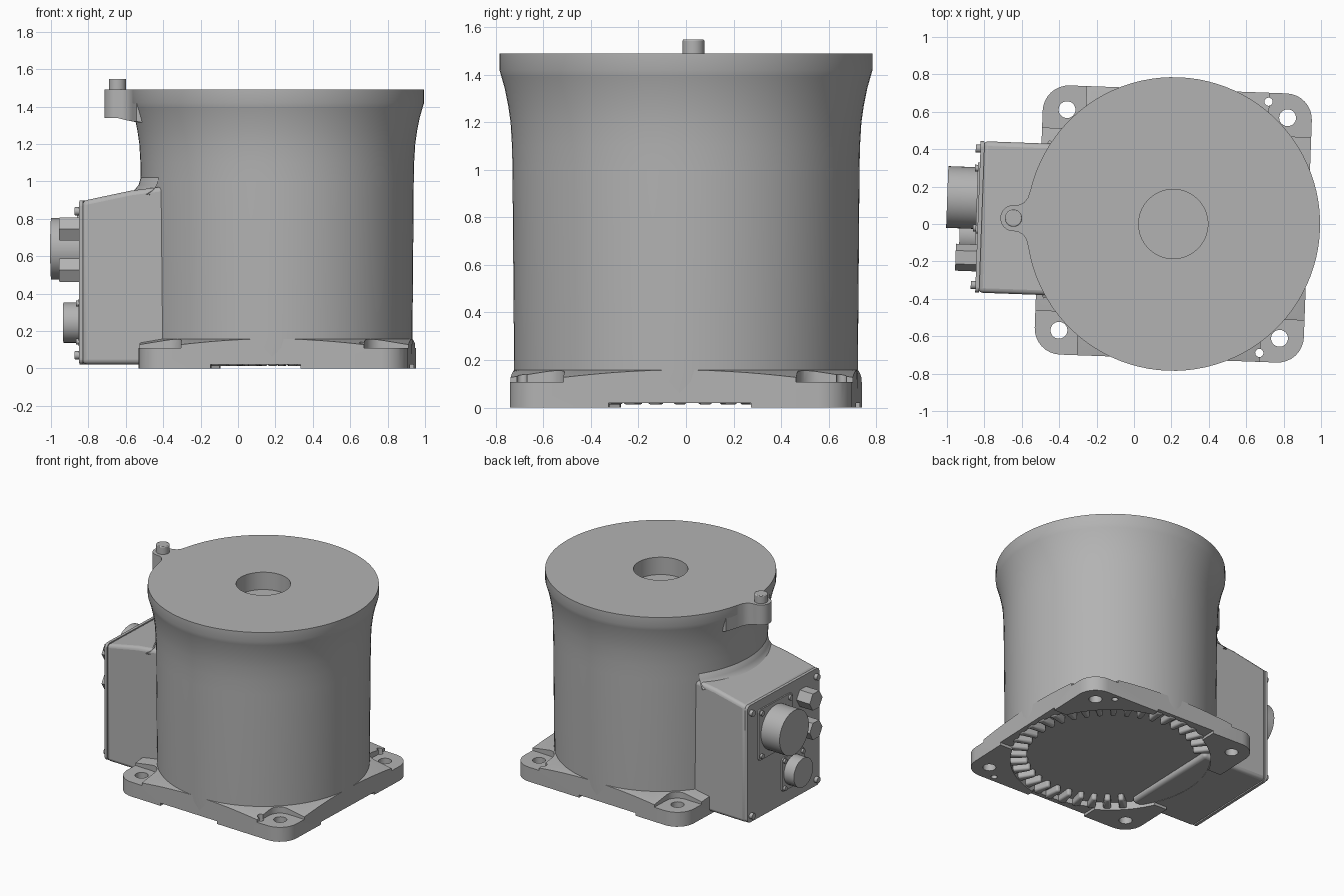
import bpy, bmesh
from math import sin, cos, pi, radians, hypot
from mathutils import Matrix

if "Cube" in bpy.data.objects:
    bpy.data.objects.remove(bpy.data.objects["Cube"])

# The whole unit is turned slightly about the drum axis
PLACE = Matrix.Translation((0.21, 0, 0)) @ Matrix.Rotation(radians(-2.1), 4, 'Z')

grey = bpy.data.materials.new("housing grey")
grey.use_nodes = True
grey.diffuse_color = (0.45, 0.45, 0.45, 1)
grey.node_tree.nodes["Principled BSDF"].inputs["Base Color"].default_value = (0.45, 0.45, 0.45, 1)


def finish(name, bm):
    bmesh.ops.remove_doubles(bm, verts=bm.verts, dist=1e-5)
    bmesh.ops.recalc_face_normals(bm, faces=bm.faces)
    mesh = bpy.data.meshes.new(name)
    bm.to_mesh(mesh)
    bm.free()
    mesh.materials.append(grey)
    obj = bpy.data.objects.new(name, mesh)
    bpy.context.collection.objects.link(obj)
    obj.matrix_world = PLACE
    return obj


def add_prism(bm, outline, lo, hi, axis='Z'):
    put = {'X': lambda a, b, h: (h, a, b),
           'Y': lambda a, b, h: (a, h, b),
           'Z': lambda a, b, h: (a, b, h)}[axis]
    low = [bm.verts.new(put(a, b, lo)) for a, b in outline]
    high = [bm.verts.new(put(a, b, hi)) for a, b in outline]
    bm.faces.new(low)
    bm.faces.new(high)
    for i in range(len(low)):
        j = (i + 1) % len(low)
        bm.faces.new((low[i], low[j], high[j], high[i]))


def prisms(name, outlines, lo, hi, axis='Z'):
    bm = bmesh.new()
    for outline in outlines:
        add_prism(bm, outline, lo, hi, axis)
    return finish(name, bm)


def ring(cx, cy, r, n=32, start=0.0):
    return [(cx + r * cos(start + 2 * pi * i / n), cy + r * sin(start + 2 * pi * i / n))
            for i in range(n)]


def rounded(cx, cy, w, h, r, steps=6):
    pts = []
    for q, (sx, sy) in enumerate(((1, 1), (-1, 1), (-1, -1), (1, -1))):
        for i in range(steps + 1):
            a = pi / 2 * (q + i / steps)
            pts.append((cx + sx * (w - r) + r * cos(a), cy + sy * (h - r) + r * sin(a)))
    return pts


def lathe(name, profile, steps, start=0.0, sweep=2 * pi):
    bm = bmesh.new()
    verts = [bm.verts.new((r * cos(start), r * sin(start), z)) for r, z in profile]
    edges = [bm.edges.new(pair) for pair in zip(verts, verts[1:])]
    bmesh.ops.spin(bm, geom=verts + edges, cent=(0, 0, 0), axis=(0, 0, 1),
                   angle=sweep, steps=steps)
    return finish(name, bm)


def activate(obj):
    bpy.ops.object.select_all(action='DESELECT')
    obj.select_set(True)
    bpy.context.view_layer.objects.active = obj


def boolean(obj, cutter, operation='DIFFERENCE'):
    activate(obj)
    mod = obj.modifiers.new("cut", 'BOOLEAN')
    mod.object, mod.operation, mod.solver = cutter, operation, 'EXACT'
    bpy.ops.object.modifier_apply(modifier=mod.name)
    bpy.data.objects.remove(cutter)


def bevel(obj, width, segments=3):
    mod = obj.modifiers.new("soft edges", 'BEVEL')
    mod.width, mod.segments = width, segments
    mod.limit_method, mod.angle_limit = 'ANGLE', radians(40)


def smooth(obj, angle=35):
    activate(obj)
    bpy.ops.object.shade_smooth_by_angle(angle=radians(angle))


# Drum with flared rim, central bore and closed underside
drum = lathe("drum", [
    (0, 0.06), (0.72, 0.06), (0.723, 0.16), (0.73, 1.0), (0.732, 1.1), (0.738, 1.2),
    (0.748, 1.27), (0.762, 1.34), (0.776, 1.39), (0.785, 1.42), (0.785, 1.49),
    (0.185, 1.49), (0.185, 1.36), (0, 1.36)], 96)
smooth(drum)

# Square mounting base: sloped web, corner pockets, bolt holes, feet
base = prisms("mounting_base", [rounded(0, 0, 0.72, 0.72, 0.14, 8)], 0, 0.3)
boolean(base, lathe("web_slope", [(0, -0.1), (1.2, -0.1), (1.2, 0.06),
                                  (0.7, 0.162), (0, 0.162)], 96), 'INTERSECT')
corners = [(sx, sy) for sx in (-1, 1) for sy in (-1, 1)]
boolean(base, prisms("pockets", [rounded(sx * 0.74, sy * 0.74, 0.25, 0.25, 0.09)
                                 for sx, sy in corners], 0.108, 0.4))
boolean(base, prisms("bore", [ring(0, 0, 0.685, 96)], -0.2, 0.4))
boolean(base, prisms("side_relief", [rounded(-0.09, 0, 0.24, 1, 0.02)], -0.2, 0.02))
boolean(base, prisms("end_relief", [rounded(0, 0, 1, 0.3, 0.02)], -0.2, 0.02))
holes = [ring(sx * 0.59, sy * 0.59, 0.045) for sx, sy in corners]
holes += [ring(0.485, s * 0.672, 0.022, 16) for s in (-1, 1)]
boolean(base, prisms("bolt_holes", holes, -0.2, 0.4))
smooth(base)

# Radial fins under the drum, left out below the terminal box
fins = []
for i in range(31):
    a = radians(-135 + 9 * i)
    fins.append([(r * cos(a) - t * sin(a), r * sin(a) + t * cos(a))
                 for r, t in ((0.57, -0.018), (0.7, -0.028), (0.7, 0.028), (0.57, 0.018))])
fin_ring = prisms("underside_fins", fins, 0.012, 0.07)
bevel(fin_ring, 0.012, 2)
smooth(fin_ring)

# Terminal box with sloped roof and a fillet against the drum
box = prisms("terminal_box", [[(-1.03, 0.022), (-1.03, 0.895), (-0.77, 0.95),
                               (-0.5, 0.985), (-0.5, 0.022)]], -0.405, 0.405, 'Y')
bevel(box, 0.025)
smooth(box)
fillet = lathe("box_fillet", [(0.7, 0.92), (0.8, 0.93), (0.765, 0.953), (0.742, 0.98),
                              (0.731, 1.02), (0.70, 1.04)], 16, radians(180 - 32), radians(64))
smooth(fillet, 50)

# Cover plate, connector flanges and screws
prisms("cover_plate", [rounded(0, 0.46, 0.405, 0.438, 0.03)], -1.045, -1.024, 'X')
prisms("connector_flanges", [rounded(0.1, 0.64, 0.19, 0.19, 0.02),
                             rounded(-0.1, 0.245, 0.125, 0.125, 0.02)], -1.055, -1.04, 'X')
screws = [ring(s * 0.365, z, 0.022, 12) for s in (-1, 1) for z in (0.07, 0.84)]
screws += [ring(0.1 + a * 0.16, 0.64 + b * 0.16, 0.018, 12) for a, b in corners]
screws += [ring(-0.1 + a * 0.102, 0.245 + b * 0.102, 0.016, 12) for a, b in corners]
smooth(prisms("cover_screws", screws, -1.07, -1.04, 'X'))

# Connectors and hexagonal cable nuts
smooth(prisms("large_connector", [ring(0.1, 0.64, 0.165, 48)], -1.213, -1.04, 'X'))
smooth(prisms("small_connector", [ring(-0.1, 0.245, 0.108, 40)], -1.14, -1.04, 'X'))
prisms("cable_nuts", [ring(-0.22, z, 0.072, 6) for z in (0.525, 0.745)], -1.157, -1.04, 'X')

# Rim lug blending into the drum, with its locating pin
blend = [(-0.825, 0.073), (-0.8, 0.087), (-0.782, 0.112), (-0.768, 0.16), (-0.744, 0.25), (-0.6, 0.25)]
arc = [(-0.855 + 0.07 * cos(a), 0.07 * sin(a))
       for a in (radians(85 + 190 * i / 16) for i in range(17))]
lug = prisms("rim_lug", [blend[::-1] + arc + [(x, -y) for x, y in blend]], 1.34, 1.49)
for v in lug.data.vertices:
    if v.co.z < 1.4:
        v.co.z -= 0.25 * max(0, 0.86 - hypot(v.co.x, v.co.y))
smooth(lug)
pin = prisms("locating_pin", [ring(-0.855, 0, 0.046, 32)], 1.48, 1.548)
bevel(pin, 0.006, 2)
smooth(pin)
